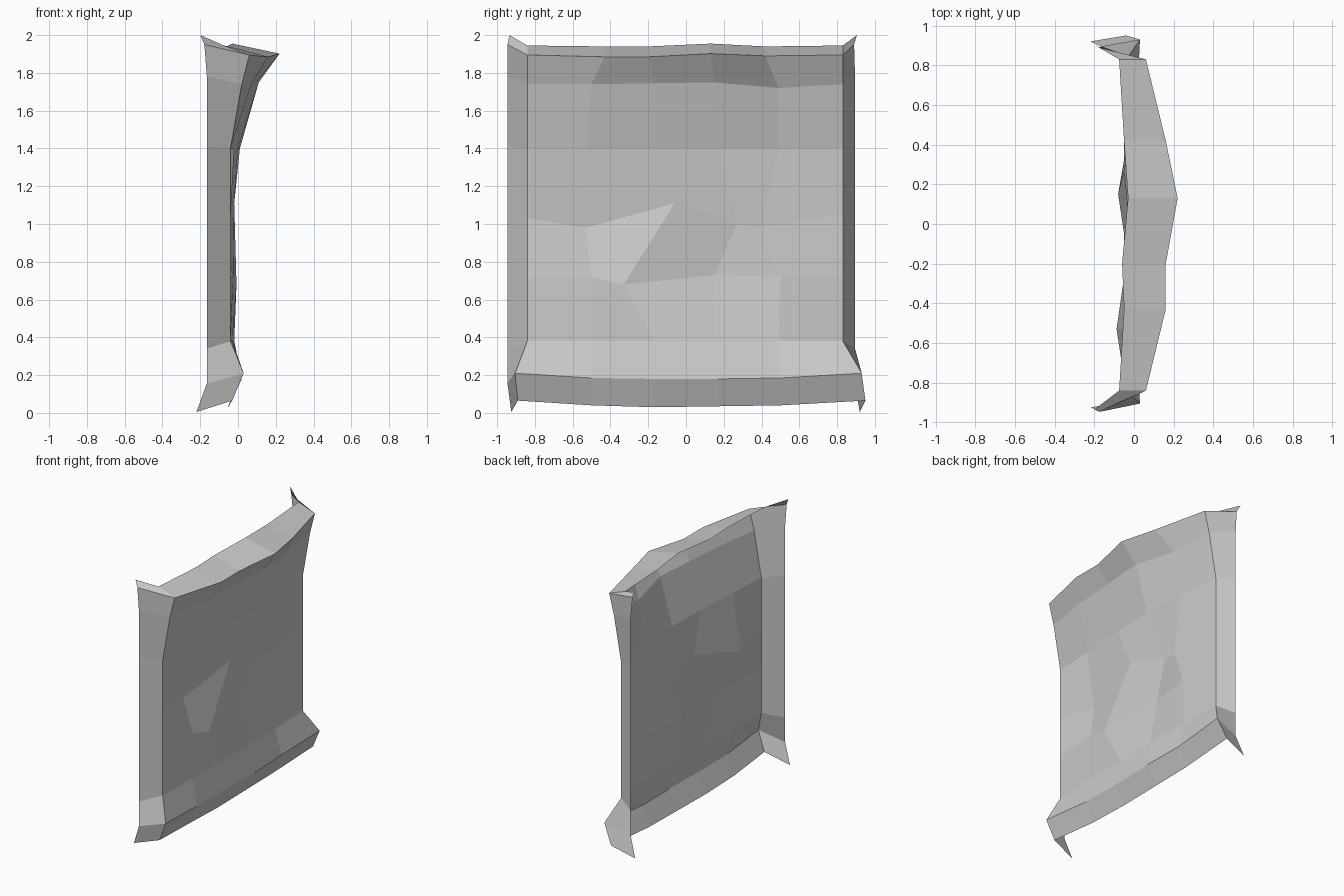
import bpy, bmesh

# Rows from bottom to top: (height, column depths x, column positions y, height offsets)
EVEN = (-.84, -.5, -.17, .15, .49, .83)
FLAT = (0,) * 6
rows = [
    # bottom lip
    (.04, (-.03, -.05, -.05, -.05, -.05, -.04), (-.89, -.5, -.17, .17, .5, .95), (.025, 0, -.01, -.005, 0, .025)),
    (.18, (.03, .01, .01, .02, .01, .03), (-.905, -.5, -.17, .17, .5, .93), (.03, .005, 0, 0, .005, .03)),
    # uneven face
    (.38, (-.04, -.03, -.02, -.02, -.03, -.04), EVEN, FLAT),
    (.72, (-.04, -.025, -.008, -.08, -.02, -.04), (-.84, -.5, -.33, .15, .5, .83), (0, 0, -.04, .01, 0, 0)),
    (1.0, (-.04, -.088, -.02, -.05, -.03, -.04), (-.84, -.53, -.06, .27, .4, .83), (.03, -.02, .11, 0, -.02, .05)),
    (1.4, (-.04, -.02, .0, .01, -.01, -.04), (-.84, -.53, -.17, .15, .49, .83), FLAT),
    # overhanging top and its lip
    (1.74, (.02, .07, .09, .11, .05, .02), EVEN, (0, 0, .005, .01, -.02, 0)),
    (1.89, (.06, .16, .16, .22, .16, .06), (-.84, -.43, -.2, .13, .42, .83), (.005, -.005, -.005, .012, 0, .005)),
    (1.945, (-.075, -.05, -.06, -.03, -.05, -.075), (-.84, -.43, -.2, .13, .42, .83), (0, -.005, -.005, .01, -.005, 0)),
]

# Outer edge of the folded-back sides, per row: (x, z, y on left, y on right)
edge = [(-.22, .005, -.925, .92), (-.165, .155, -.945, .895), (-.165, .34, -.945, .895),
        (-.165, .71, -.945, .895), (-.165, 1.02, -.945, .895), (-.165, 1.41, -.945, .895),
        (-.165, 1.78, -.945, .895), (-.178, 1.95, -.945, .89), (-.2, 2.0, -.935, .905)]

bm = bmesh.new()
grid = []
for (z, xs, ys, dz), (ex, ez, yl, yr) in zip(rows, edge):
    pts = [(ex, yl, ez)]
    pts += [(x, y, z + d) for x, y, d in zip(xs, ys, dz)]
    pts += [(ex, yr, ez)]
    grid.append([bm.verts.new(p) for p in pts])

# Skin neighbouring rows
for low, high in zip(grid, grid[1:]):
    for c in range(len(low) - 1):
        bm.faces.new((low[c], low[c + 1], high[c + 1], high[c]))

mesh = bpy.data.meshes.new("wall_panel")
bm.to_mesh(mesh)
bm.free()
panel = bpy.data.objects.new("wall_panel", mesh)
bpy.context.collection.objects.link(panel)
